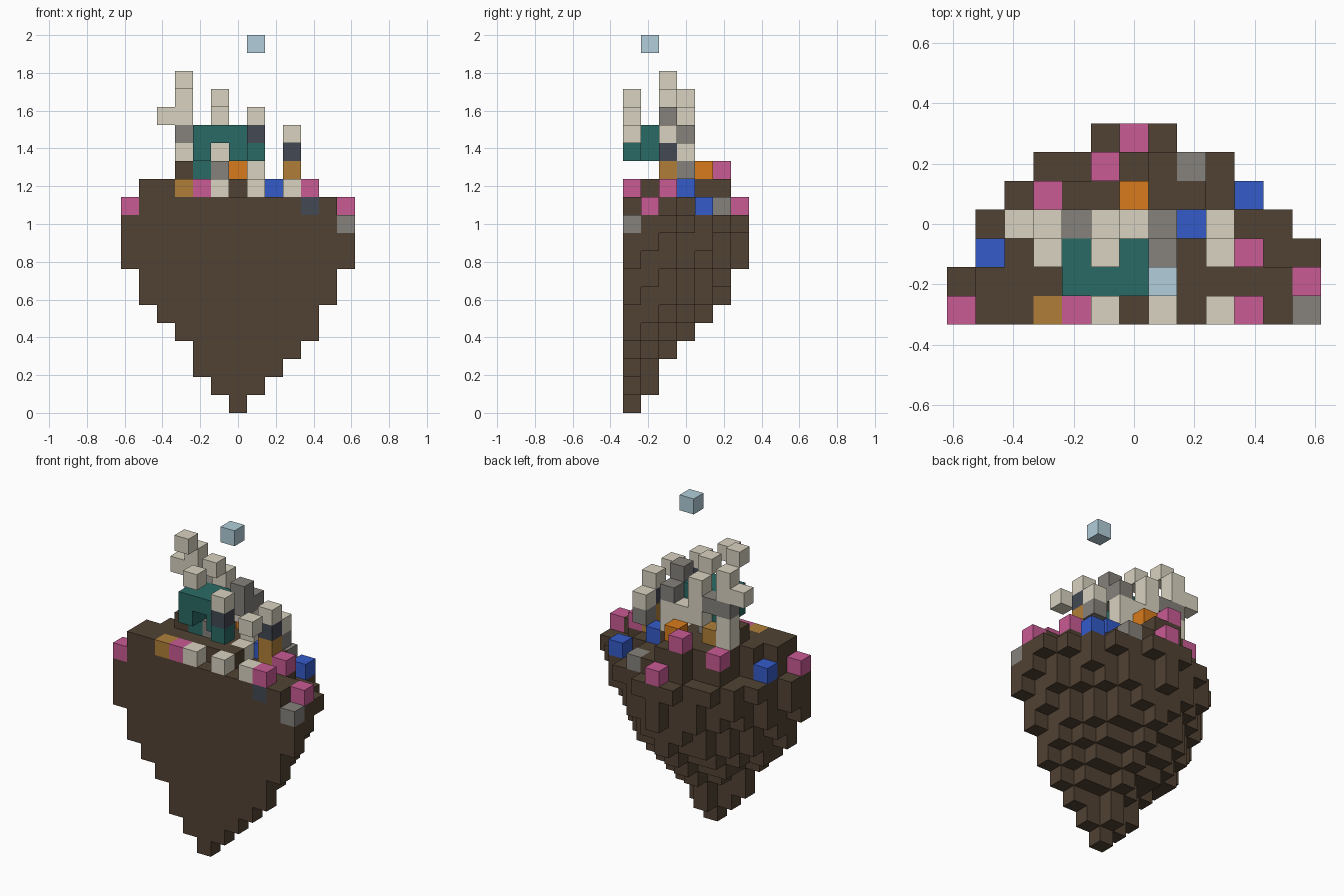
import bpy
import bmesh
from mathutils import Vector

if "Cube" in bpy.data.objects:
    bpy.data.objects.remove(bpy.data.objects["Cube"], do_unlink=True)

S = 2 / 21  # block size

# letter: (object name, material name, sRGB hex)
PARTS = {
    "E": ("earth_rock", "earth brown", "514233"),
    "B": ("bone_blocks", "bone beige", "d8d2c0"),
    "G": ("stone_blocks", "stone gray", "86827c"),
    "T": ("teal_canopy", "deep teal", "2a6a65"),
    "S": ("slate_blocks", "dark slate", "424853"),
    "P": ("pink_flowers", "pink", "c95b94"),
    "U": ("blue_flowers", "blue", "345bca"),
    "O": ("ochre_blocks", "ochre", "b07f39"),
    "F": ("orange_flower", "orange", "d87b1c"),
    "L": ("floating_block", "pale blue", "b2ceda"),
}

blocks = {}


def layer(z, left, right, depth, pad):
    """One rounded half-slice of the rock, flat on the front."""
    for x in range(-left, right + 1):
        width = (right if x > 0 else left) + pad
        for row in range(depth + 1):
            if (abs(x) / width) ** 1.6 + (row / (depth + pad * 0.62)) ** 1.6 <= 1:
                blocks[x, row, z] = "E"


def column(x, row, z, letters):
    """Stack of blocks from z upward, one letter each, dot for a gap."""
    for i, letter in enumerate(letters):
        if letter != ".":
            blocks[x, row, z + i] = letter


# Rock tapering down to a point, with a domed top
LEFT = [0, 1, 2, 2, 3, 4, 5, 5, 6, 6, 6, 5, 5]
RIGHT = [0, 1, 2, 3, 4, 4, 5, 5, 6, 6, 6, 5, 1]
DEPTH = [0, 1, 1, 2, 3, 4, 5, 5, 6, 6, 6, 5, 5]
PAD = [0.3, 0.3, 0.15, 0.3, 0.3, 0.3, 0.1, 0.4, 0.05, 0.25, 0.4, 0.4, 0.4]
for z, size in enumerate(zip(LEFT, RIGHT, DEPTH, PAD)):
    layer(z, *size)
blocks[6, 2, 10] = "E"
for x in range(-3, 2):
    blocks.pop((x, 0, 12), None)

# Flowers and loose stones on the rock
for x, row, z, letters in [
    (-6, 0, 11, "P"), (-2, 0, 12, "P"), (4, 0, 12, "P"), (4, 2, 12, "P"),
    (6, 1, 11, "P"), (-3, 4, 11, "EP"), (-1, 5, 13, "P"), (0, 6, 11, "P"),
    (-5, 2, 11, "U"), (2, 3, 12, "U"), (4, 4, 11, "U"), (0, 4, 12, "EF"),
    (6, 0, 10, "G"), (2, 5, 11, "G"), (-3, 0, 12, "O"), (4, 0, 11, "S"),
    (1, 1, 20, "L"),
]:
    column(x, row, z, letters)
for x in (-1, 1, 3):
    column(x, 0, 12, "B")

# Teal canopy
column(-2, 1, 14, "TT")
column(-2, 2, 13, "TTT")
column(-1, 1, 15, "T")
column(-1, 2, 15, "T")
column(0, 1, 14, "TT")
column(0, 2, 15, "T")

# Front row of raised blocks
column(-1, 0, 17, "B")
column(1, 0, 14, "TSB")
column(3, 0, 15, "B")

# Middle row of pillars
column(-3, 2, 13, "E....B")
column(-1, 2, 13, "G...B")
column(1, 2, 12, "B..GG")
column(3, 2, 12, "OOSB")

# Back row of pillars
column(-4, 3, 16, "B")
column(-3, 3, 12, "EBBGBB")
column(-2, 3, 13, "O.G")
column(-1, 3, 14, "BBB")
column(0, 3, 14, "B")
column(1, 3, 13, "BBG")
column(3, 3, 13, "GB")


def linear(code):
    rgb = [int(code[i:i + 2], 16) / 255 for i in (0, 2, 4)]
    return [c / 12.92 if c < 0.04 else ((c + 0.055) / 1.055) ** 2.4 for c in rgb] + [1]


def make_material(name, code):
    mat = bpy.data.materials.new(name)
    mat.use_nodes = True
    mat.diffuse_color = linear(code)
    bsdf = next(n for n in mat.node_tree.nodes if n.type == "BSDF_PRINCIPLED")
    bsdf.inputs["Base Color"].default_value = linear(code)
    bsdf.inputs["Roughness"].default_value = 0.9
    return mat


def make_part(letter, name, mat):
    """Join all blocks of one letter, dropping faces hidden by neighbours."""
    bm = bmesh.new()
    for (x, row, z), kind in blocks.items():
        if kind != letter:
            continue
        center = Vector((x, row - 3, z + 0.5)) * S
        for axis in range(3):
            for sign in (-1, 1):
                n = Vector((0, 0, 0))
                n[axis] = sign
                if (x + int(n.x), row + int(n.y), z + int(n.z)) in blocks:
                    continue
                u = Vector((n.y, n.z, n.x))
                v = n.cross(u)
                corners = (n - u - v, n + u - v, n + u + v, n - u + v)
                bm.faces.new([bm.verts.new(center + c * S / 2) for c in corners])
    bmesh.ops.remove_doubles(bm, verts=bm.verts, dist=S / 100)
    mesh = bpy.data.meshes.new(name)
    bm.to_mesh(mesh)
    bm.free()
    mesh.materials.append(mat)
    bpy.context.collection.objects.link(bpy.data.objects.new(name, mesh))


for letter, (name, colour, code) in PARTS.items():
    make_part(letter, name, make_material(colour, code))
